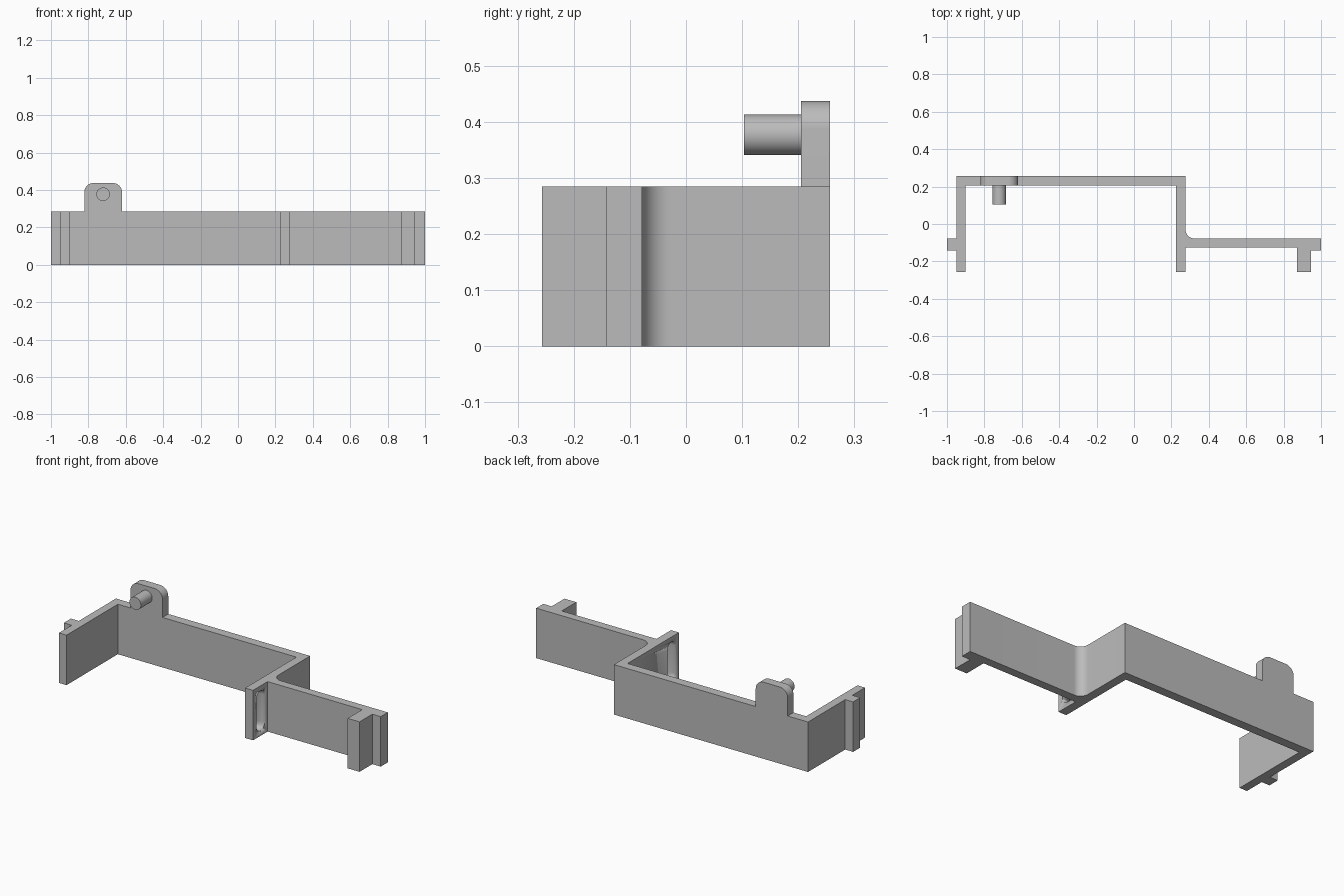
import bpy, bmesh, math
from mathutils import Vector

cube = bpy.data.objects.get("Cube")
if cube:
    bpy.data.objects.remove(cube, do_unlink=True)

grey = bpy.data.materials.new("plain_grey")
grey.use_nodes = True
grey.diffuse_color = (0.5, 0.5, 0.5, 1)
grey.node_tree.nodes["Principled BSDF"].inputs["Base Color"].default_value = (0.5, 0.5, 0.5, 1)


def arc(cx, cy, r, start, end, steps=12):
    """Points along a circular arc, angles in degrees."""
    angles = [math.radians(start + (end - start) * i / steps) for i in range(steps + 1)]
    return [(cx + r * math.cos(a), cy + r * math.sin(a)) for a in angles]


def extrude(name, points, place, direction):
    """Solid made by sweeping a flat outline along a direction."""
    bm = bmesh.new()
    face = bm.faces.new([bm.verts.new(place(u, v)) for u, v in points])
    swept = bmesh.ops.extrude_face_region(bm, geom=[face])
    verts = [g for g in swept["geom"] if isinstance(g, bmesh.types.BMVert)]
    bmesh.ops.translate(bm, verts=verts, vec=Vector(direction))
    bmesh.ops.recalc_face_normals(bm, faces=bm.faces)
    mesh = bpy.data.meshes.new(name)
    bm.to_mesh(mesh)
    bm.free()
    mesh.materials.append(grey)
    obj = bpy.data.objects.new(name, mesh)
    bpy.context.collection.objects.link(obj)
    bpy.ops.object.select_all(action="DESELECT")
    obj.select_set(True)
    bpy.context.view_layer.objects.active = obj
    bpy.ops.object.shade_smooth_by_angle(angle=math.radians(30))
    return obj


HEIGHT = 0.285
FRONT, BACK = -0.257, 0.257
INNER = 0.205          # front side of the rear wall
STEP, TAB = -0.078, -0.142   # back and front of the end tabs

# Stepped wall with its arms, end tabs, hook and filleted inner corner
outline = [
    (-0.95, BACK), (-0.95, STEP), (-1, STEP), (-1, TAB), (-0.95, TAB),
    (-0.95, FRONT), (-0.902, FRONT), (-0.902, INNER),
    (0.225, INNER), (0.225, FRONT), (0.275, FRONT), (0.275, -0.126),
    (0.872, -0.126), (0.872, FRONT), (0.947, FRONT), (0.947, TAB),
    (1, TAB), (1, STEP),
] + arc(0.325, STEP + 0.05, 0.05, 270, 180) + [(0.275, BACK)]
wall = extrude("stepped_wall", outline, lambda x, y: (x, y, 0), (0, 0, HEIGHT))

# Rounded slot through the middle fin
r, mid, low, high = 0.036, -0.19, 0.028, 0.257
slot = arc(mid, high - r, r, 0, 180) + arc(mid, low + r, r, 180, 360)
cutter = extrude("slot_cutter", slot, lambda y, z: (0.2, y, z), (0.1, 0, 0))
cutter.hide_render = True
cutter.hide_viewport = True
cut = wall.modifiers.new("slot", "BOOLEAN")
cut.operation = "DIFFERENCE"
cut.solver = "EXACT"
cut.object = cutter

# Rounded lug standing on the rear wall
left, right, top, r = -0.822, -0.62, 0.437, 0.05
lug = [(left, HEIGHT), (right, HEIGHT)]
lug += arc(right - r, top - r, r, 0, 90) + arc(left + r, top - r, r, 90, 180)
extrude("lug", lug, lambda x, z: (x, INNER, z), (0, BACK - INNER, 0))

# Pin pointing forward from the lug
pin = arc(-0.721, 0.377, 0.036, 0, 360, 40)[:-1]
extrude("pin", pin, lambda x, z: (x, 0.103, z), (0, INNER - 0.103, 0))
